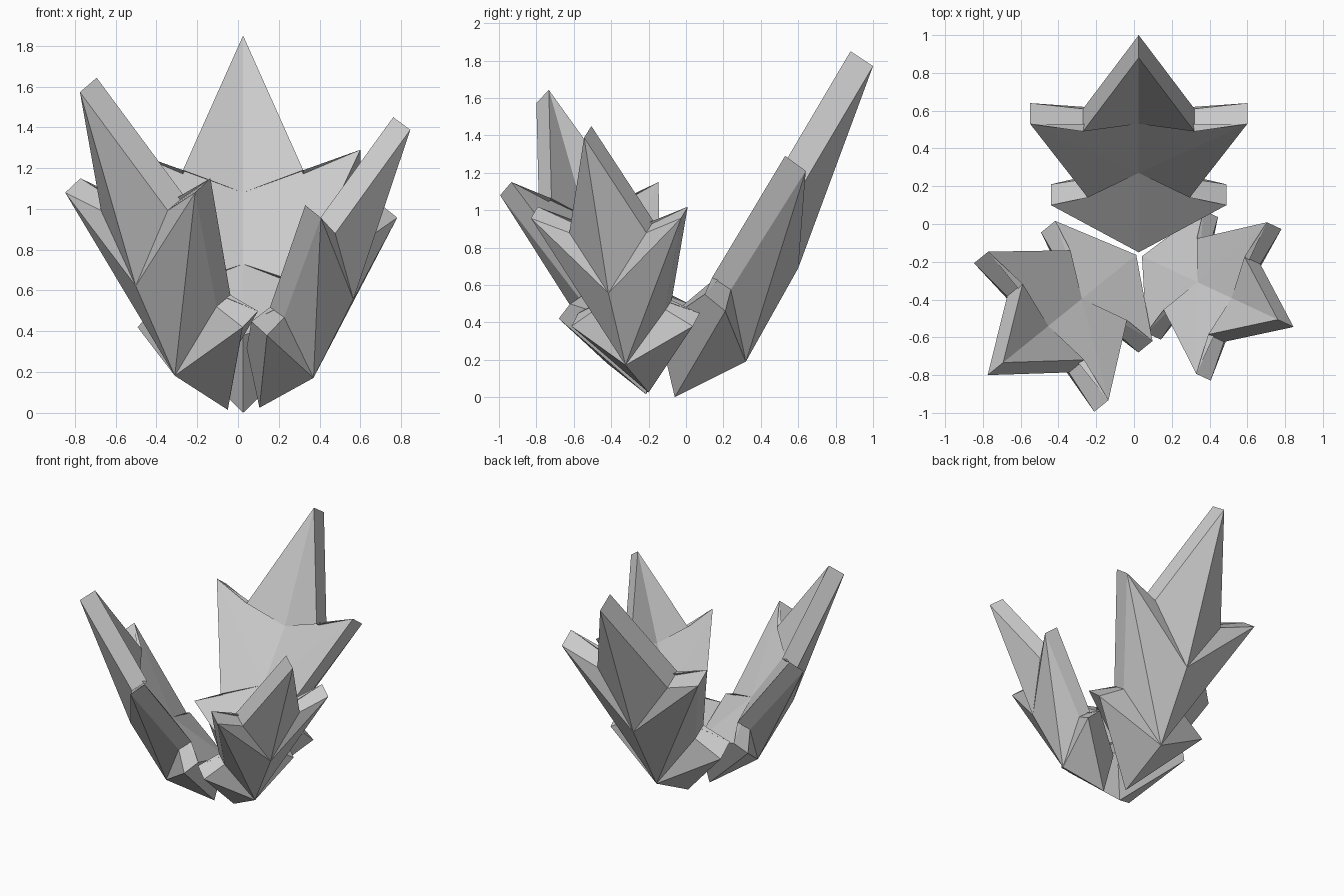
import bpy, bmesh
from math import radians
from mathutils import Matrix

if "Cube" in bpy.data.objects:
    bpy.data.objects.remove(bpy.data.objects["Cube"])

# Leaf template: (sideways, outward, up), keel base at the origin, growing along +y
SPINE = {  # points on the fold line: inner face and outer keel
    "base_in": (0, -0.09, 0.38), "mid1_in": (0, 0.33, 0.73),
    "mid2_in": (0, 0.59, 1.08), "tip_in": (0, 0.94, 1.85),
    "base_out": (0, 0, 0), "keel1": (0, 0.38, 0.19),
    "keel2": (0, 0.66, 0.69), "tip_out": (0, 1.06, 1.77),
}
SIDE = {   # jagged rim, mirrored to both halves
    "lobe2_in": (0.465, 0.16, 0.55), "lobe2_out": (0.465, 0.27, 0.46),
    "notch2_in": (0.27, 0.20, 0.64), "notch2_out": (0.27, 0.30, 0.575),
    "lobe1_in": (0.575, 0.59, 1.29), "lobe1_out": (0.575, 0.70, 1.21),
    "notch1_in": (0.295, 0.55, 1.19), "notch1_out": (0.295, 0.67, 1.11),
}
# Fans of triangles: a spine point and the run of points it spreads to
FANS = [
    ("mid1_in", ["base_in", "lobe2_in", "notch2_in", "lobe1_in", "mid2_in"]),
    ("mid2_in", ["lobe1_in", "notch1_in", "tip_in"]),
    ("keel1", ["base_out", "lobe2_out", "notch2_out", "lobe1_out", "keel2"]),
    ("keel2", ["lobe1_out", "notch1_out", "tip_out"]),
]
RIM = ["base", "lobe2", "notch2", "lobe1", "notch1", "tip"]


def leaf(name, base, angle, scale):
    """One folded, thick, jagged leaf, leaning out towards the given heading."""
    bm = bmesh.new()
    spine = {k: bm.verts.new(p) for k, p in SPINE.items()}
    for s in (-1, 1):
        v = dict(spine)
        v.update({k: bm.verts.new((s * x, y, z)) for k, (x, y, z) in SIDE.items()})
        # inner face and outer keel
        for hub, run in FANS:
            for a, b in zip(run, run[1:]):
                bm.faces.new((v[hub], v[a], v[b]))
        # thick edge of the leaf
        for a, b in zip(RIM, RIM[1:]):
            bm.faces.new((v[a + "_in"], v[b + "_in"], v[b + "_out"], v[a + "_out"]))
    bmesh.ops.recalc_face_normals(bm, faces=bm.faces)
    bm.transform(Matrix.Translation(base)
                 @ Matrix.Rotation(radians(angle - 90), 4, 'Z')
                 @ Matrix.Scale(scale, 4))
    me = bpy.data.meshes.new(name)
    bm.to_mesh(me)
    bm.free()
    ob = bpy.data.objects.new(name, me)
    bpy.context.collection.objects.link(ob)


# Three leaves around the centre
leaf("back_leaf", (0.025, -0.06, 0.0), 90, 1.0)
leaf("right_leaf", (0.105, -0.20, 0.025), -25, 0.77)
leaf("left_leaf", (-0.05, -0.213, 0.015), 219, 0.88)
